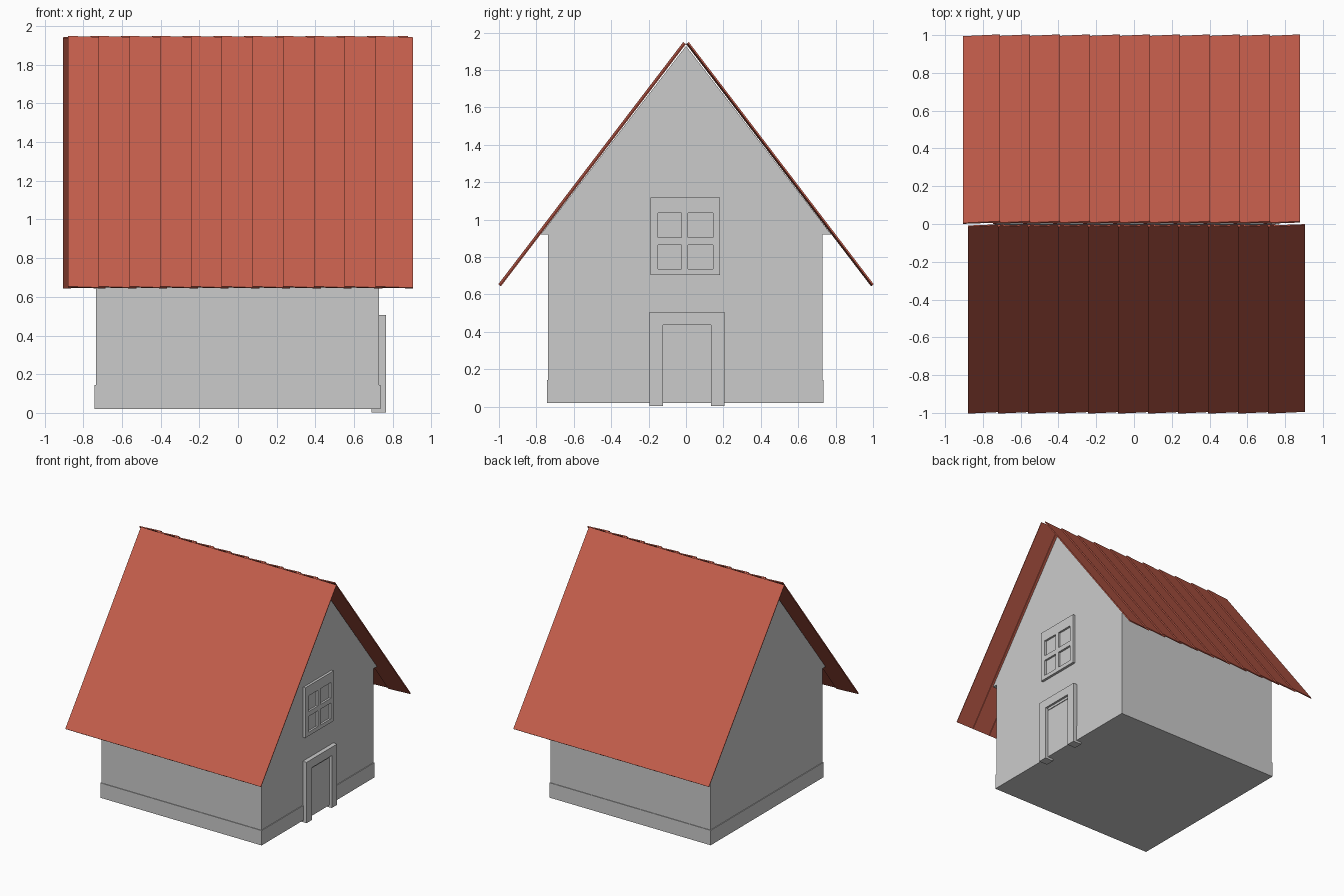
import bpy, bmesh, math
from mathutils import Vector

if "Cube" in bpy.data.objects:
    bpy.data.objects.remove(bpy.data.objects["Cube"])


def finish(name, bm, mat=None):
    bmesh.ops.recalc_face_normals(bm, faces=bm.faces)
    me = bpy.data.meshes.new(name)
    bm.to_mesh(me)
    bm.free()
    ob = bpy.data.objects.new(name, me)
    bpy.context.collection.objects.link(ob)
    if mat:
        me.materials.append(mat)
    return ob


def extrude(bm, faces, vec):
    ret = bmesh.ops.extrude_face_region(bm, geom=faces)
    verts = [g for g in ret["geom"] if isinstance(g, bmesh.types.BMVert)]
    bmesh.ops.translate(bm, verts=verts, vec=vec)


def prism(name, points, vec, mat=None):
    bm = bmesh.new()
    face = bm.faces.new([bm.verts.new(p) for p in points])
    extrude(bm, [face], vec)
    return finish(name, bm, mat)


def lattice(name, ys, zs, x0, x1, holes=()):
    """Flat panel in the yz plane, cut by grid lines, with some cells left open."""
    bm = bmesh.new()
    grid = [[bm.verts.new((x0, y, z)) for z in zs] for y in ys]
    for i in range(len(ys) - 1):
        for j in range(len(zs) - 1):
            if (i, j) not in holes:
                bm.faces.new((grid[i][j], grid[i + 1][j], grid[i + 1][j + 1], grid[i][j + 1]))
    extrude(bm, bm.faces[:], (x1 - x0, 0, 0))
    return finish(name, bm)


roof_red = bpy.data.materials.new("roof_red")
roof_red.diffuse_color = (0.55, 0.11, 0.07, 1)
roof_red.use_nodes = True
roof_red.node_tree.nodes["Principled BSDF"].inputs["Base Color"].default_value = roof_red.diffuse_color

# Walls with the gable profile, including the small step under the eaves
profile = [(-0.737, 0.03), (0.73, 0.03), (0.73, 0.92), (0.777, 0.92),
           (0, 1.928), (-0.777, 0.92), (-0.737, 0.92)]
prism("walls", [(-0.735, y, z) for y, z in profile], (1.465, 0, 0))

# Plinth
lattice("plinth", [-0.742, 0.735], [0.02, 0.143], -0.741, 0.736)

# Door frame, door leaf and its raised top rail
lattice("door_frame", [-0.195, -0.122, 0.135, 0.205], [0.003, 0.437, 0.507], 0.69, 0.765, {(1, 0)})
lattice("door", [-0.125, 0.138], [0.02, 0.44], 0.72, 0.742)
lattice("door_top_rail", [-0.112, 0.125], [0.418, 0.438], 0.73, 0.748)

# Window frame with four openings
lattice("window_frame", [-0.19, -0.15, -0.025, 0.01, 0.145, 0.182],
        [0.703, 0.735, 0.865, 0.905, 1.035, 1.118], 0.72, 0.75,
        {(1, 1), (1, 3), (3, 1), (3, 3)})
# Glass panes
lattice("window_glass", [-0.15, 0.145], [0.735, 1.035], 0.72, 0.734)

# Roof: eleven overlapping tilted planks per slope, the back turned half round
RIDGE = Vector((0, -0.003, 1.94))
EAVE = Vector((0, -0.992, 0.645))
down = EAVE - RIDGE
normal = Vector((0, down.z, -down.y)).normalized()
PITCH, WIDTH = 0.159, 0.195


def roof_slope(name, sign):
    bm = bmesh.new()
    for i in range(11):
        x = -0.88 + PITCH * i
        # cross-section: raised left edge lies over the previous plank
        section = [(x, 0.006), (x + WIDTH, -0.003), (x + WIDTH, 0.003), (x, 0.015)]
        pts = [RIDGE + Vector((u, 0, 0)) + normal * n for u, n in section]
        face = bm.faces.new([bm.verts.new((p.x * sign, p.y * sign, p.z)) for p in pts])
        extrude(bm, [face], (0, down.y * sign, down.z))
    return finish(name, bm, roof_red)


roof_slope("roof_front", 1)
roof_slope("roof_back", -1)
